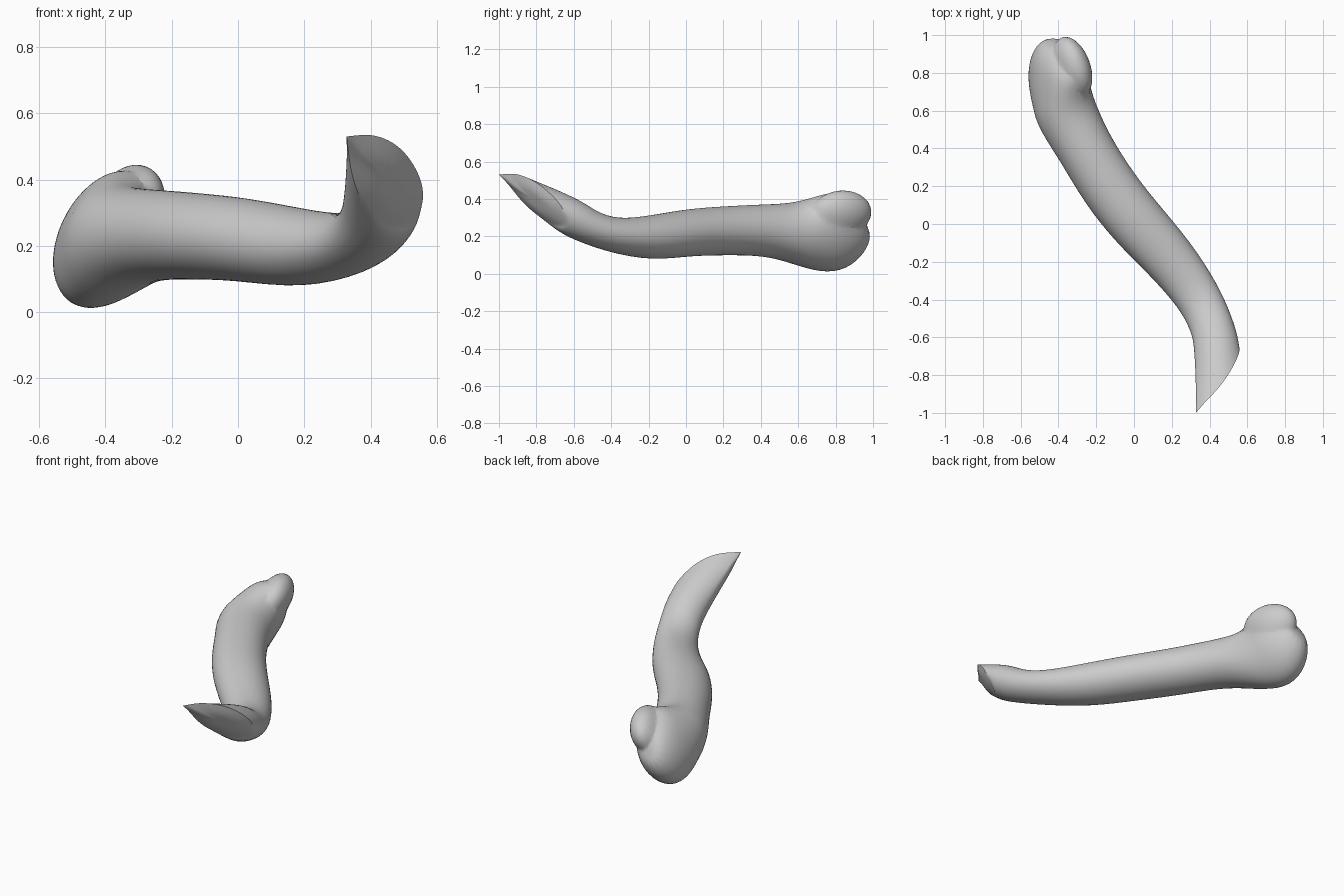
import bpy, bmesh, math
from mathutils import Vector, Matrix

if "Cube" in bpy.data.objects:
    bpy.data.objects.remove(bpy.data.objects["Cube"])

SEG = 16
grey = bpy.data.materials.new("bone_grey")
grey.diffuse_color = (0.6, 0.6, 0.6, 1)
grey.use_nodes = True
grey.node_tree.nodes["Principled BSDF"].inputs["Base Color"].default_value = grey.diffuse_color

# Slanted front rim: (x, z) outline counter-clockwise from the right side
RIM = [(.562, .35), (.553, .40), (.528, .45), (.495, .492), (.455, .52),
       (.41, .535), (.37, .535), (.328, .53), (.333, .48), (.342, .42),
       (.36, .36), (.39, .315), (.43, .27), (.475, .25), (.52, .26), (.55, .30)]

# Shaft and head sections: centre x, y, z, half width, half height, roll
SECTIONS = [(.435, -.62, .308, .118, .106, 0), (.41, -.53, .253, .115, .092, 0),
            (.345, -.385, .200, .12, .090, 0), (.19, -.18, .190, .14, .121, 0),
            (.01, .01, .221, .152, .126, 0), (-.14, .20, .23, .152, .131, 0),
            (-.27, .42, .235, .148, .137, 0), (-.365, .59, .215, .172, .165, -14),
            (-.395, .72, .212, .150, .225, -25), (-.405, .82, .225, .140, .230, -25),
            (-.415, .905, .255, .112, .165, -25), (-.415, .965, .285, .06, .085, -25)]


def finish(name, bm, levels=0):
    bmesh.ops.recalc_face_normals(bm, faces=bm.faces[:])
    me = bpy.data.meshes.new(name)
    bm.to_mesh(me)
    bm.free()
    ob = bpy.data.objects.new(name, me)
    bpy.context.collection.objects.link(ob)
    me.materials.append(grey)
    bpy.ops.object.select_all(action='DESELECT')
    ob.select_set(True)
    bpy.context.view_layer.objects.active = ob
    if levels:
        sub = ob.modifiers.new("smooth", 'SUBSURF')
        sub.levels = sub.render_levels = levels
        bpy.ops.object.modifier_apply(modifier="smooth")
    bpy.ops.object.shade_smooth_by_angle(angle=math.radians(40))
    return ob


# Raised knuckle on the upper side of the head, merged into the shaft below
bm = bmesh.new()
bmesh.ops.create_uvsphere(bm, u_segments=32, v_segments=20, radius=1)
bm.transform(Matrix.Translation((-.325, .832, .325)) @ Matrix.Rotation(math.radians(20), 4, 'Z')
             @ Matrix.Rotation(math.radians(20), 4, 'Y') @ Matrix.Diagonal((.092, .172, .125, 1)))
knuckle = finish("upper_knuckle", bm)
knuckle.hide_render = True

# Bone shaft with its rounded head, lofted from the slanted front rim
bm = bmesh.new()
crease = bm.edges.layers.float.new("crease_edge")
corner = bm.verts.layers.float.new("crease_vert")
rim = [Vector((x, -.98 + .94 * (x - .33) - .60 * (z - .525), z)) for x, z in RIM]
rim[7].y -= .016
centre = sum(rim, Vector()) / SEG
outward = Vector((.63, -.67, -.40))
# Gently bulging front face: an inner ring inside the rim
inner = [bm.verts.new(centre + (p - centre) * .55 + outward * .02) for p in rim]
rings = [inner, [bm.verts.new(p) for p in rim]]
centres = [Vector(s[:3]) for s in SECTIONS]
for i, (x, y, z, a, b, roll) in enumerate(SECTIONS):
    tan = (centres[min(i + 1, len(centres) - 1)] - centres[max(i - 1, 0)]).normalized()
    side = tan.cross(Vector((0, 0, 1))).normalized()
    up = side.cross(tan)
    r = math.radians(roll)
    u = side * math.cos(r) + up * math.sin(r)
    v = up * math.cos(r) - side * math.sin(r)
    ring = []
    for k in range(SEG):
        t = 2 * math.pi * k / SEG
        ring.append(bm.verts.new(centres[i] + 1.02 * (u * a * math.cos(t) + v * b * math.sin(t))))
    rings.append(ring)
for r0, r1 in zip(rings, rings[1:]):
    for k in range(SEG):
        j = (k + 1) % SEG
        bm.faces.new((r0[k], r0[j], r1[j], r1[k]))
bm.faces.new(rings[-1])

# Creased rim with a sharp beak corner
for k in range(SEG):
    bm.edges.get((rings[1][k], rings[1][(k + 1) % SEG]))[crease] = 1
rings[1][7][corner] = 1
bmesh.ops.poke(bm, faces=[bm.faces.new(inner)])
shaft = finish("bone_shaft", bm, levels=2)

# Merge the knuckle and soften the seam on the head
union = shaft.modifiers.new("merge", 'BOOLEAN')
union.operation = 'UNION'
union.solver = 'EXACT'
union.object = knuckle
bpy.ops.object.modifier_apply(modifier="merge")
bpy.data.objects.remove(knuckle)
bm = bmesh.new()
bm.from_mesh(shaft.data)
for _ in range(5):
    bmesh.ops.smooth_vert(bm, verts=[v for v in bm.verts if v.co.y > .6], factor=.5,
                          use_axis_x=True, use_axis_y=True, use_axis_z=True)
bm.to_mesh(shaft.data)
bm.free()
bpy.ops.object.shade_smooth_by_angle(angle=math.radians(40))
